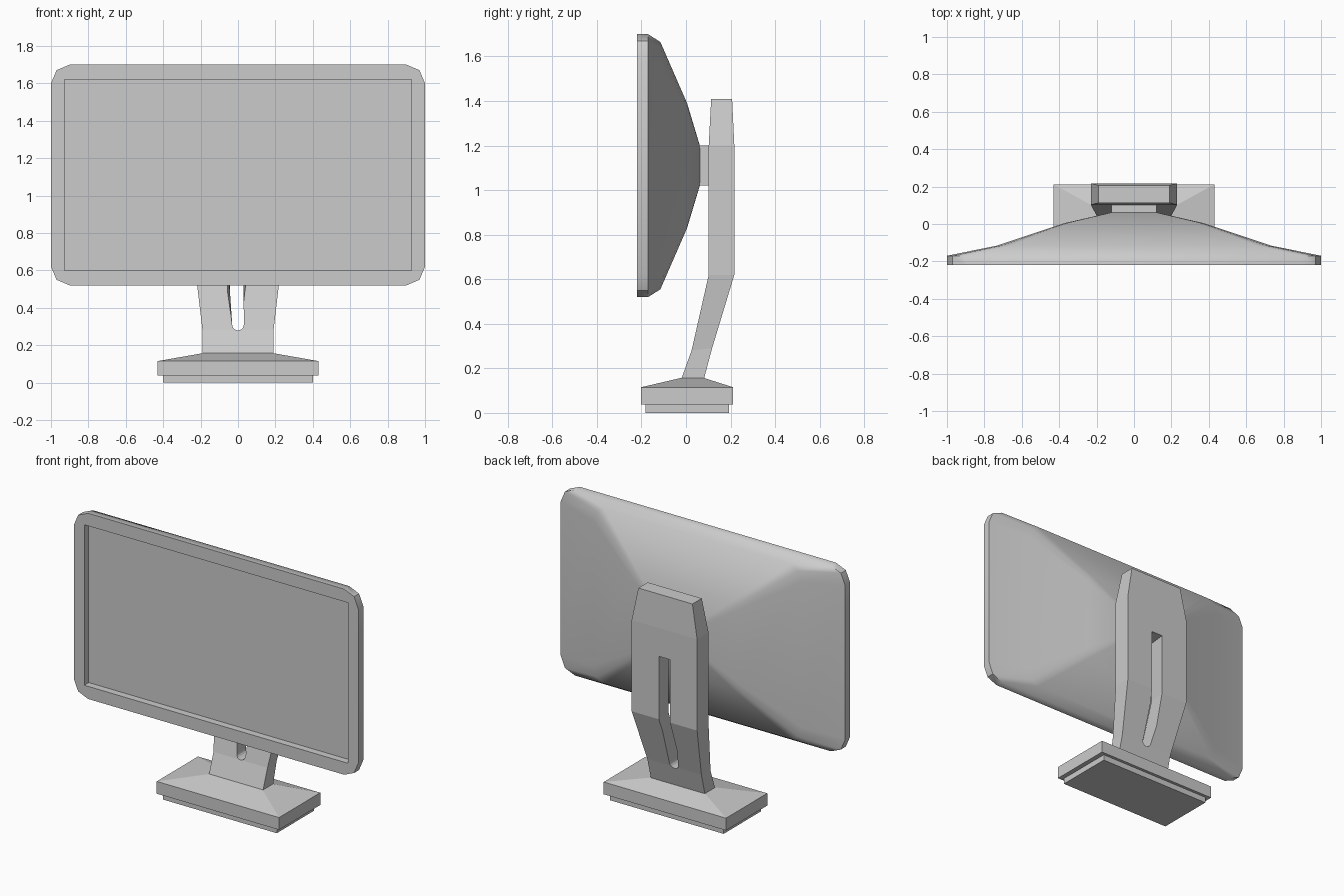
import bpy, bmesh, math

if "Cube" in bpy.data.objects:
    bpy.data.objects.remove(bpy.data.objects["Cube"])


def loft(name, rings):
    """Bridge equal-length rings of points and cap both ends."""
    bm = bmesh.new()
    loops = [[bm.verts.new(p) for p in ring] for ring in rings]
    n = len(loops[0])
    for a, b in zip(loops, loops[1:]):
        for i in range(n):
            j = (i + 1) % n
            bm.faces.new((a[i], a[j], b[j], b[i]))
    bm.faces.new(loops[0])
    bm.faces.new(loops[-1])
    bmesh.ops.recalc_face_normals(bm, faces=bm.faces)
    mesh = bpy.data.meshes.new(name)
    bm.to_mesh(mesh)
    bm.free()
    obj = bpy.data.objects.new(name, mesh)
    bpy.context.collection.objects.link(obj)
    return obj


def rect(hx, y0, y1, z):
    return [(-hx, y0, z), (hx, y0, z), (hx, y1, z), (-hx, y1, z)]


def box(name, hx, y0, y1, z0, z1):
    return loft(name, [rect(hx, y0, y1, z0), rect(hx, y0, y1, z1)])


def cut(obj, cutter):
    """Subtract the cutter, bake the result and remove the cutter."""
    mod = obj.modifiers.new("cut", 'BOOLEAN')
    mod.operation, mod.solver, mod.object = 'DIFFERENCE', 'EXACT', cutter
    deps = bpy.context.evaluated_depsgraph_get()
    mesh = bpy.data.meshes.new_from_object(obj.evaluated_get(deps))
    obj.modifiers.clear()
    obj.data = mesh
    bpy.data.objects.remove(cutter)


# Monitor housing: rounded outline tapering to the rear mount
CENTER_Z = 1.11


def outline(hx, hz, y):
    corner = [(1, 0.83), (0.97, 0.95), (0.9, 1)]
    pts = (corner + [(-x, z) for x, z in corner[::-1]]
           + [(-x, -z) for x, z in corner] + [(x, -z) for x, z in corner[::-1]])
    return [(x * hx, y, CENTER_Z + z * hz) for x, z in pts]


housing = loft("monitor_housing", [
    outline(1, 0.59, -0.22), outline(1, 0.59, -0.17), outline(0.73, 0.555, -0.115),
    outline(0.37, 0.28, 0.005), outline(0.12, 0.09, 0.062)])
cut(housing, box("screen_cutter", 0.927, -0.3, -0.175, 0.6, 1.62))
housing.data.shade_smooth()
housing.data.set_sharp_from_angle(angle=math.radians(40))

# Mount block between housing and stand
box("screen_mount", 0.12, 0.055, 0.115, 1.02, 1.2)

# Bent stand: half width, front (y, z), back (y, z) from bottom to top
sections = [(0.19, -0.022, 0.15, 0.08, 0.15), (0.19, 0.025, 0.28, 0.117, 0.29),
            (0.23, 0.102, 0.62, 0.217, 0.62), (0.23, 0.102, 1.2, 0.217, 1.2),
            (0.19, 0.113, 1.41, 0.207, 1.41)]
stand = loft("stand", [
    [(-w, yf, zf), (w, yf, zf), (w, yb, zb), (-w, yb, zb)] for w, yf, zf, yb, zb in sections])


# Cable slot with a rounded bottom, wider toward the front
def slot(y, top_w):
    r = 0.031
    arc = [(r * math.cos(a), 0.31 + r * math.sin(a))
           for a in (math.pi + math.pi * i / 8 for i in range(9))]
    pts = arc + [(top_w, 0.62), (top_w, 1.02), (-top_w, 1.02), (-top_w, 0.62)]
    return [(x, y, z) for x, z in pts]


cut(stand, loft("slot_cutter", [slot(-0.1, 0.075), slot(0.3, 0.03)]))

# Base: lower foot and bevel-topped slab
box("base_foot", 0.4, -0.182, 0.193, 0, 0.04)
loft("base_slab", [rect(0.43, -0.202, 0.212, 0.037), rect(0.43, -0.202, 0.212, 0.115),
                   rect(0.19, -0.022, 0.08, 0.157)])
